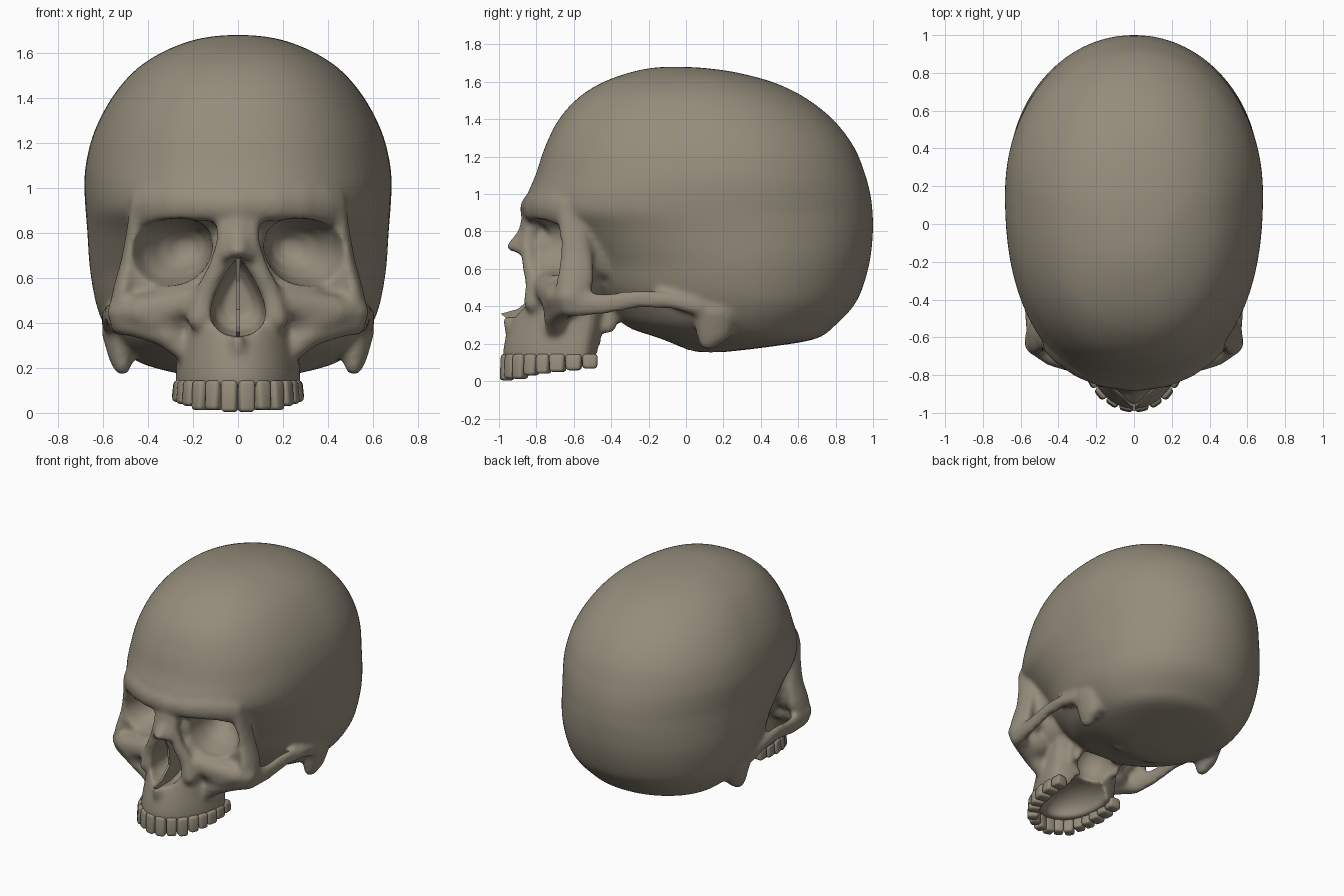
import bpy, bmesh, math
from mathutils import Matrix

bone = bpy.data.materials.new("bone")
bone.diffuse_color = (0.30, 0.265, 0.20, 1)


def make_object(name, bm):
    me = bpy.data.meshes.new(name)
    bm.to_mesh(me)
    bm.free()
    me.materials.append(bone)
    ob = bpy.data.objects.new(name, me)
    bpy.context.collection.objects.link(ob)
    return ob


def loft(bm, rings):
    """Closed skin through rings of points."""
    rows = [[bm.verts.new(p) for p in r] for r in rings]
    n = len(rows[0])
    faces = [bm.faces.new(rows[0]), bm.faces.new(rows[-1])]
    for a, b in zip(rows, rows[1:]):
        for k in range(n):
            j = (k + 1) % n
            faces.append(bm.faces.new((a[k], a[j], b[j], b[k])))
    bmesh.ops.recalc_face_normals(bm, faces=faces)


def smooth_rows(rows, sub=4):
    """Catmull-Rom curve through the rows of a table."""
    out = []
    for i in range(len(rows) - 1):
        quad = list(zip(rows[max(i - 1, 0)], rows[i], rows[i + 1], rows[min(i + 2, len(rows) - 1)]))
        for t in (k / sub for k in range(sub)):
            out.append([b + 0.5 * t * (c - a + t * (2 * a - 5 * b + 4 * c - d
                        + t * (3 * (b - c) + d - a))) for a, b, c, d in quad])
    return out + [list(rows[-1])]


def power(v, n):
    return math.copysign(abs(v) ** (2 / n), v)


def slice_ring(z, yf, yb, w, mid, n=2.0, back=2.0, count=72):
    """Egg-shaped horizontal section, widest at fraction mid."""
    yc = yf + mid * (yb - yf)
    pts = []
    for k in range(count):
        a = math.tau * (k + 0.5) / count
        m = n if math.cos(a) < 0 else back
        s, c = power(math.sin(a), m), power(math.cos(a), m)
        pts.append((w * s, yc + ((yc - yf) if c < 0 else (yb - yc)) * c, z))
    return pts


def blob(bm, c, r, sub=2):
    m = Matrix.Translation(c) @ Matrix.Diagonal((*r, 1))
    bmesh.ops.create_icosphere(bm, subdivisions=sub, radius=1, matrix=m)


def chain(bm, pts, sides=(1, -1), steps=8):
    """Rounded strut: x, y, z, rx, ry, rz at each stop."""
    pts = [p if len(p) == 6 else (*p, p[3], p[3]) for p in pts]
    for s in sides:
        for p, q in zip(pts, pts[1:]):
            for i in range(steps + 1):
                v = [a + (b - a) * i / steps for a, b in zip(p, q)]
                blob(bm, (v[0] * s, v[1], v[2]), v[3:])


bm = bmesh.new()

# Braincase: z, front y, back y, half width
cranium = [
    (0.155, 0.06, 0.20, 0.14), (0.18, -0.02, 0.42, 0.29), (0.225, -0.13, 0.69, 0.44),
    (0.30, -0.34, 0.80, 0.535), (0.40, -0.45, 0.895, 0.60), (0.50, -0.54, 0.945, 0.635),
    (0.65, -0.62, 0.985, 0.66), (0.80, -0.74, 1.0, 0.67), (0.90, -0.845, 0.998, 0.678),
    (0.99, -0.85, 0.988, 0.683), (1.10, -0.805, 0.96, 0.678), (1.25, -0.755, 0.90, 0.64),
    (1.40, -0.68, 0.785, 0.562), (1.52, -0.57, 0.63, 0.462), (1.60, -0.44, 0.46, 0.345),
    (1.65, -0.30, 0.27, 0.225), (1.672, -0.20, 0.12, 0.13), (1.68, -0.12, 0.0, 0.05)]
loft(bm, [slice_ring(*row, 0.55, 2 + 0.3 * min(max((row[0] - 0.62) / 0.28, 0), 1), 2.04)
          for row in smooth_rows(cranium)])

# Upper jaw
jaw = [(0.10, -0.965, -0.47, 0.27), (0.13, -0.98, -0.46, 0.278), (0.20, -0.972, -0.45, 0.275),
       (0.28, -0.95, -0.43, 0.27), (0.36, -0.92, -0.42, 0.27), (0.45, -0.875, -0.40, 0.28),
       (0.55, -0.85, -0.40, 0.28), (0.66, -0.83, -0.40, 0.24)]
loft(bm, [slice_ring(*row, 0.80) for row in smooth_rows(jaw)])

# Core between and behind the eye sockets, and cheek filling
blob(bm, (0, -0.62, 0.67), (0.14, 0.24, 0.22), 3)
for s in (1, -1):
    blob(bm, (0.24 * s, -0.57, 0.62), (0.17, 0.19, 0.22), 3)
    blob(bm, (0.33 * s, -0.665, 0.43), (0.15, 0.11, 0.10), 3)
    blob(bm, (0.42 * s, -0.58, 0.60), (0.08, 0.09, 0.14), 3)

# Brow ridge
chain(bm, [(0, -0.84, 0.92, 0.055, 0.05, 0.075), (0.16, -0.818, 0.925, 0.055, 0.05, 0.075),
           (0.28, -0.768, 0.93, 0.055, 0.05, 0.085), (0.38, -0.70, 0.925, 0.052, 0.05, 0.09),
           (0.44, -0.64, 0.91, 0.045, 0.055, 0.09)])
# Outer socket rim, a broad plate
chain(bm, [(0.44, -0.635, 0.90, 0.045, 0.06, 0.06), (0.463, -0.60, 0.78, 0.04, 0.08, 0.05),
           (0.485, -0.585, 0.66, 0.04, 0.09, 0.05), (0.51, -0.59, 0.54, 0.05, 0.105, 0.055),
           (0.52, -0.61, 0.44, 0.06, 0.09, 0.063)])
# Side wall of the socket
chain(bm, [(0.46, -0.58, 0.74, 0.04, 0.06, 0.14), (0.41, -0.50, 0.72, 0.045, 0.05, 0.15),
           (0.36, -0.40, 0.70, 0.06, 0.08, 0.16)])
# Cheek bone
chain(bm, [(0.52, -0.63, 0.45, 0.065), (0.42, -0.68, 0.45, 0.08), (0.30, -0.71, 0.47, 0.085),
           (0.20, -0.75, 0.50, 0.07)])
chain(bm, [(0.52, -0.62, 0.40, 0.05, 0.06, 0.055), (0.44, -0.66, 0.39, 0.06),
           (0.32, -0.70, 0.355, 0.065), (0.23, -0.70, 0.27, 0.05)])
# Cheek arch
chain(bm, [(0.525, -0.60, 0.415, 0.045, 0.05, 0.075), (0.55, -0.45, 0.41, 0.03, 0.05, 0.06),
           (0.565, -0.25, 0.44, 0.03, 0.05, 0.053), (0.575, -0.08, 0.43, 0.035, 0.05, 0.045),
           (0.57, 0.06, 0.40, 0.04, 0.06, 0.05)])
# Nose bridge, its flanks, and the spine below
chain(bm, [(0, -0.83, 0.87, 0.06, 0.05, 0.05), (0, -0.865, 0.78, 0.05, 0.04, 0.04),
           (0, -0.922, 0.72, 0.045, 0.04, 0.032)], (1,))
chain(bm, [(0.05, -0.82, 0.85, 0.05), (0.06, -0.85, 0.75, 0.04), (0.095, -0.84, 0.64, 0.042),
           (0.15, -0.81, 0.52, 0.05), (0.17, -0.81, 0.42, 0.06)])
chain(bm, [(0.03, -0.86, 0.76, 0.04), (0.045, -0.89, 0.705, 0.032)])
chain(bm, [(0, -0.93, 0.27, 0.04), (0, -0.955, 0.325, 0.03)], (1,))
# Bumps behind the ears, neck joint, and plates behind the palate
chain(bm, [(0.53, 0.16, 0.37, 0.08, 0.13, 0.09), (0.52, 0.15, 0.26, 0.06, 0.10, 0.06),
           (0.515, 0.12, 0.205, 0.04, 0.055, 0.04)])
chain(bm, [(0.13, 0.02, 0.22, 0.06), (0.12, 0.14, 0.215, 0.065)])
chain(bm, [(0.15, -0.34, 0.48, 0.05), (0.17, -0.42, 0.29, 0.03, 0.05, 0.04)])

skull = make_object("skull", bm)

# Cutter: eye sockets
bm = bmesh.new()
for s in (1, -1):
    rings = []
    for y, cx, cz, f in [(-1.1, 0.30, 0.712, 1.03), (-0.82, 0.30, 0.712, 1.0),
                         (-0.68, 0.297, 0.715, 0.97), (-0.58, 0.275, 0.72, 0.80),
                         (-0.50, 0.25, 0.73, 0.55), (-0.45, 0.235, 0.735, 0.22)]:
        ring = []
        for k in range(40):
            a = math.tau * k / 40
            dx, dz = 0.188 * f * power(math.cos(a), 2.4), 0.152 * f * power(math.sin(a), 2.4)
            if dz < 0:
                dx *= 1 + 0.9 * dz
            ring.append((s * (cx + dx), y, cz + dz - 0.1 * dx))
        rings.append(ring)
    loft(bm, rings)
sockets = make_object("socket_cutter", bm)

# Cutter: pear-shaped nose opening
bm = bmesh.new()
rings = []
for y, f in [(-1.1, 1.0), (-0.80, 1.0), (-0.70, 0.85), (-0.65, 0.5)]:
    rings.append([(f * math.sin(a) * (0.108 - 0.062 * math.cos(a)), y, 0.512 + f * 0.172 * math.cos(a))
                  for a in (math.tau * k / 36 for k in range(36))])
loft(bm, rings)
nose = make_object("nose_cutter", bm)

# Cutters: hollow palate and the space behind it
bm = bmesh.new()
blob(bm, (0, -0.62, 0.10), (0.18, 0.27, 0.15), 4)
palate = make_object("palate_cutter", bm)
bm = bmesh.new()
blob(bm, (0, -0.44, 0.32), (0.13, 0.14, 0.15), 4)
throat = make_object("throat_cutter", bm)

# Fuse, cut, round off, then keep the result as plain mesh
cutters = (sockets, nose, palate, throat)


def voxel(ob, size):
    m = ob.modifiers.new("fuse", 'REMESH')
    m.mode = 'VOXEL'
    m.voxel_size = size


voxel(skull, 0.014)
m = skull.modifiers.new("soften", 'SMOOTH')
m.factor, m.iterations = 0.5, 5
for c in cutters:
    c.hide_render = True
    m = skull.modifiers.new("cut", 'BOOLEAN')
    m.operation, m.solver, m.object = 'DIFFERENCE', 'EXACT', c
voxel(skull, 0.014)
m = skull.modifiers.new("round", 'SMOOTH')
m.factor, m.iterations = 0.5, 5
deps = bpy.context.evaluated_depsgraph_get()
baked = bpy.data.meshes.new_from_object(skull.evaluated_get(deps))
skull.modifiers.clear()
skull.data = baked
baked.materials.clear()
baked.materials.append(bone)
for p in baked.polygons:
    p.use_smooth = True
    p.material_index = 0
for c in cutters:
    bpy.data.objects.remove(c)

# Nasal septum: thin plate with the small spine at its foot
bm = bmesh.new()
side = [(-0.99, 0.36), (-0.94, 0.32), (-0.64, 0.325), (-0.64, 0.67), (-0.87, 0.69),
        (-0.82, 0.58), (-0.81, 0.46), (-0.90, 0.385)]
loft(bm, [[(x, y, z) for y, z in side] for x in (-0.008, 0.008)])
make_object("nasal_septum", bm)

# Teeth, mirrored along the jaw arch: x, y, width, depth
teeth = [(0.037, -0.956, 0.076, 0.075), (0.105, -0.93, 0.072, 0.075), (0.162, -0.886, 0.073, 0.08),
         (0.202, -0.825, 0.073, 0.085), (0.227, -0.76, 0.073, 0.09), (0.24, -0.685, 0.086, 0.10),
         (0.244, -0.60, 0.088, 0.10), (0.24, -0.515, 0.084, 0.095)]
bm = bmesh.new()
for s in (1, -1):
    for i, (x, y, w, d) in enumerate(teeth):
        low = 0.004 + 0.009 * i + (-0.01 if i == 2 else 0)
        high = 0.145
        turn = math.atan2((y + 0.55) / 0.16, s * x / 0.0625) - math.pi / 2
        mat = (Matrix.Translation((s * x, y, (low + high) / 2)) @ Matrix.Rotation(turn, 4, 'Z')
               @ Matrix.Diagonal((w, d, high - low, 1)))
        for v in bmesh.ops.create_cube(bm, size=1)["verts"]:
            if v.co.z < 0:
                v.co.x *= 0.92
            else:
                v.co.y *= 0.8
            v.co = mat @ v.co
ob = make_object("teeth", bm)
m = ob.modifiers.new("round", 'BEVEL')
m.width, m.segments = 0.018, 3
for p in ob.data.polygons:
    p.use_smooth = True
